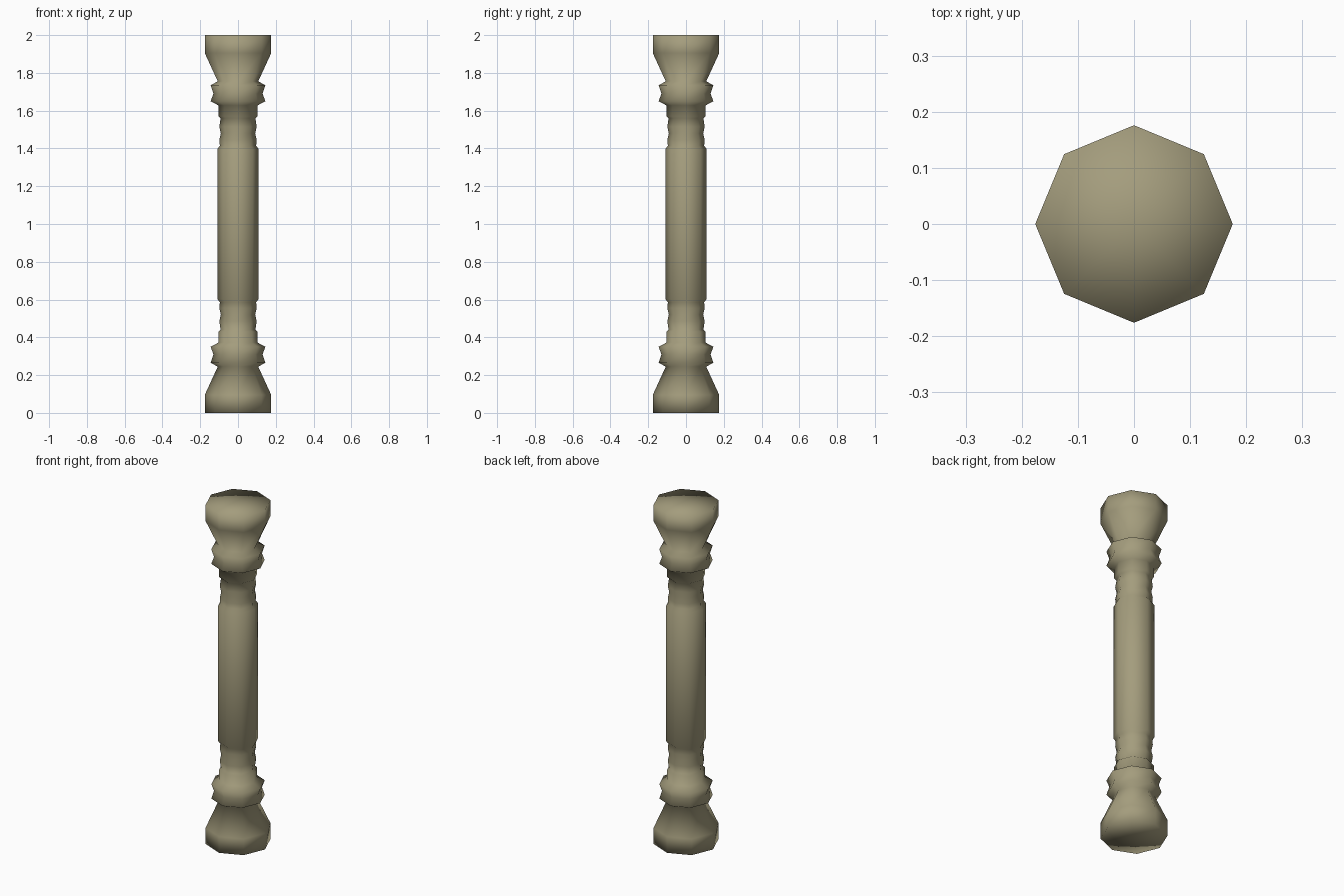
import bpy
import bmesh
from math import tau
from mathutils import Vector

cube = bpy.data.objects.get("Cube")
if cube:
    bpy.data.objects.remove(cube, do_unlink=True)

HEIGHT = 2.0
SIDES = 8

# Stone colour
stone = bpy.data.materials.new("olive_stone")
stone.use_nodes = True
colour = (0.37, 0.335, 0.205, 1)
stone.diffuse_color = colour
stone.node_tree.nodes["Principled BSDF"].inputs["Base Color"].default_value = colour

# Lower half of the turned profile, as (radius, height) from the foot up
foot = [(0, 0), (0.176, 0), (0.176, 0.095), (0.107, 0.245)]
collar = [(0.145, 0.265), (0.13, 0.31), (0.145, 0.35), (0.104, 0.372)]
neck = [(0.104, 0.43), (0.092, 0.44), (0.099, 0.485), (0.091, 0.52), (0.099, 0.555), (0.096, 0.585)]
shaft = [(0.109, 0.603)]
lower = foot + collar + neck + shaft

# The upper half mirrors the lower half
profile = lower + [(r, HEIGHT - z) for r, z in reversed(lower)]

# Turn the profile into an eight-sided column
bm = bmesh.new()
points = [bm.verts.new((r, 0, z)) for r, z in profile]
edges = [bm.edges.new(pair) for pair in zip(points, points[1:])]
bmesh.ops.spin(bm, geom=points + edges, cent=Vector(), axis=(0, 0, 1),
               angle=tau, steps=SIDES, use_duplicate=False)
bmesh.ops.remove_doubles(bm, verts=bm.verts, dist=0.0005)
bmesh.ops.recalc_face_normals(bm, faces=bm.faces)
for face in bm.faces:
    face.smooth = True

mesh = bpy.data.meshes.new("column")
bm.to_mesh(mesh)
bm.free()
mesh.materials.append(stone)
column = bpy.data.objects.new("column", mesh)
bpy.context.collection.objects.link(column)
